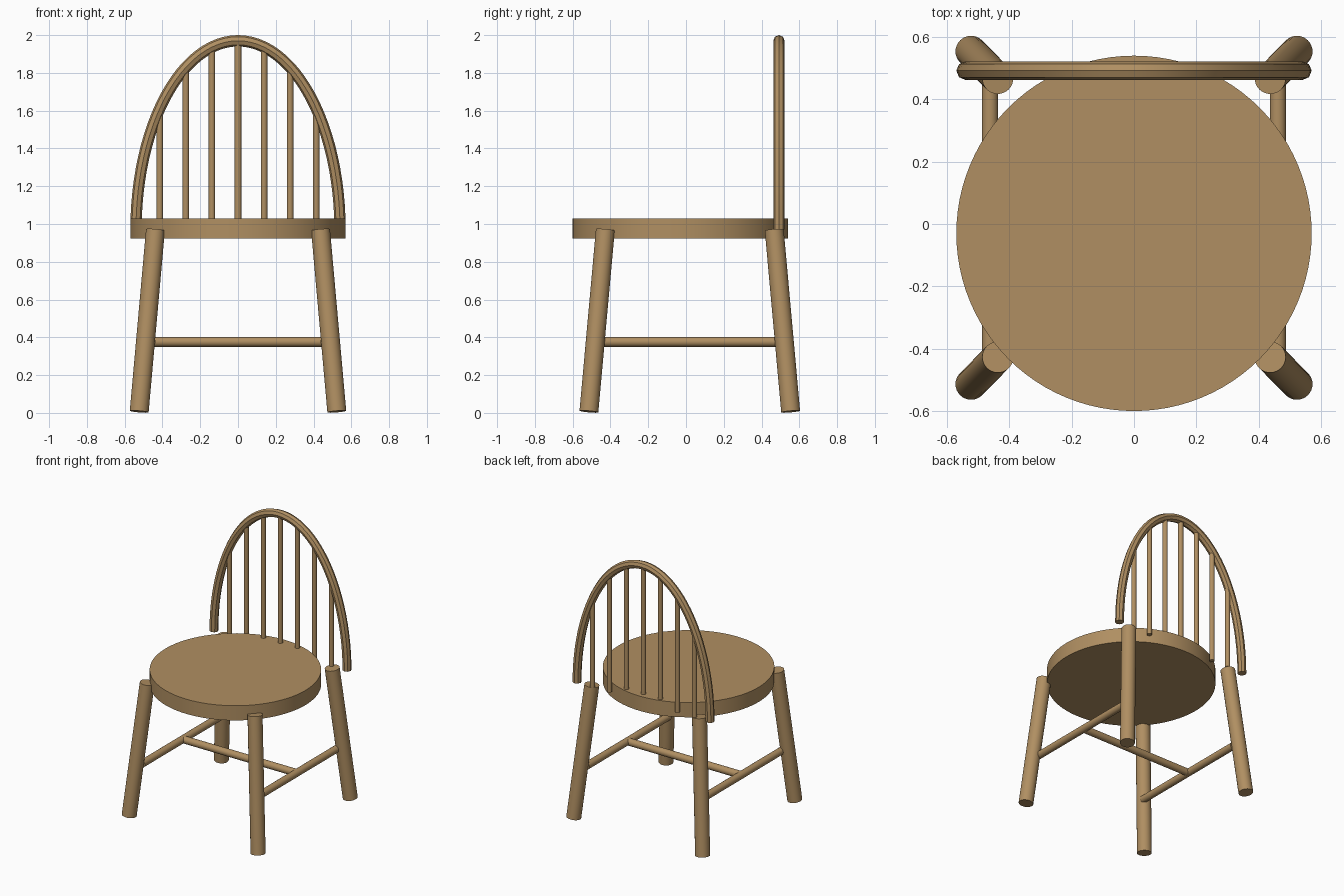
import bpy, bmesh, math
from mathutils import Vector

cube = bpy.data.objects.get("Cube")
if cube:
    bpy.data.objects.remove(cube, do_unlink=True)

wood = bpy.data.materials.new("warm_wood")
wood.use_nodes = True
wood.diffuse_color = (0.434, 0.275, 0.122, 1)
wood.node_tree.nodes["Principled BSDF"].inputs["Base Color"].default_value = wood.diffuse_color


def finish(obj, name):
    obj.name = obj.data.name = name
    obj.data.materials.append(wood)
    bpy.ops.object.select_all(action="DESELECT")
    obj.select_set(True)
    bpy.context.view_layer.objects.active = obj
    bpy.ops.object.shade_smooth_by_angle(angle=math.radians(32))


def rod(name, start, end, radius, sides=32):
    """Cylinder running between two points."""
    a, b = Vector(start), Vector(end)
    bpy.ops.mesh.primitive_cylinder_add(
        vertices=sides, radius=radius, depth=(b - a).length, location=(a + b) / 2,
        rotation=(b - a).to_track_quat("Z", "Y").to_euler())
    finish(bpy.context.object, name)


# Round seat slab
rod("seat", (0, -0.03, 0.922), (0, -0.03, 1.03), 0.57, 96)

# Splayed legs and side stretchers
MID_Y = 0.02
STRETCHER_Z = 0.376
for sx, side in ((1, "left"), (-1, "right")):
    for sy, end in ((-1, "front"), (1, "back")):
        rod(f"{end}_{side}_leg",
            (sx * 0.523, MID_Y + sy * 0.534, 0.007),
            (sx * 0.437, MID_Y + sy * 0.447, 0.969), 0.05)
    rod(f"{side}_stretcher", (sx * 0.462, MID_Y - 0.475, STRETCHER_Z),
        (sx * 0.462, MID_Y + 0.475, STRETCHER_Z), 0.026, 24)
rod("cross_stretcher", (-0.462, MID_Y, STRETCHER_Z), (0.462, MID_Y, STRETCHER_Z), 0.026, 24)

# Bow: octagonal section swept along half an ellipse
BACK_Y, BASE_Z, HALF_W, RISE, TUBE = 0.492, 0.972, 0.54, 0.998, 0.03
STEPS, SIDES = 48, 8
bm = bmesh.new()
rings = []
for i in range(STEPS + 1):
    t = math.pi * i / STEPS
    centre = Vector((HALF_W * math.cos(t), BACK_Y, BASE_Z + RISE * math.sin(t)))
    outward = Vector((RISE * math.cos(t), 0, HALF_W * math.sin(t))).normalized()
    ring = []
    for k in range(SIDES):
        a = math.tau * k / SIDES
        ring.append(bm.verts.new(centre + TUBE * (outward * math.cos(a) + Vector((0, math.sin(a), 0)))))
    rings.append(ring)
for low, high in zip(rings, rings[1:]):
    for k in range(SIDES):
        n = (k + 1) % SIDES
        bm.faces.new((low[k], low[n], high[n], high[k]))
bm.faces.new(rings[0])
bm.faces.new(rings[-1])
bmesh.ops.recalc_face_normals(bm, faces=bm.faces[:])
mesh = bpy.data.meshes.new("back_bow")
bm.to_mesh(mesh)
bm.free()
bow = bpy.data.objects.new("back_bow", mesh)
bpy.context.collection.objects.link(bow)
finish(bow, "back_bow")

# Upright spindles ending inside the bow
for i in range(-3, 4):
    x = i * 0.138
    top = BASE_Z + RISE * math.sqrt(1 - (x / HALF_W) ** 2)
    rod(f"spindle_{i + 4}", (x, BACK_Y, BASE_Z), (x, BACK_Y, top), 0.0175, 16)
